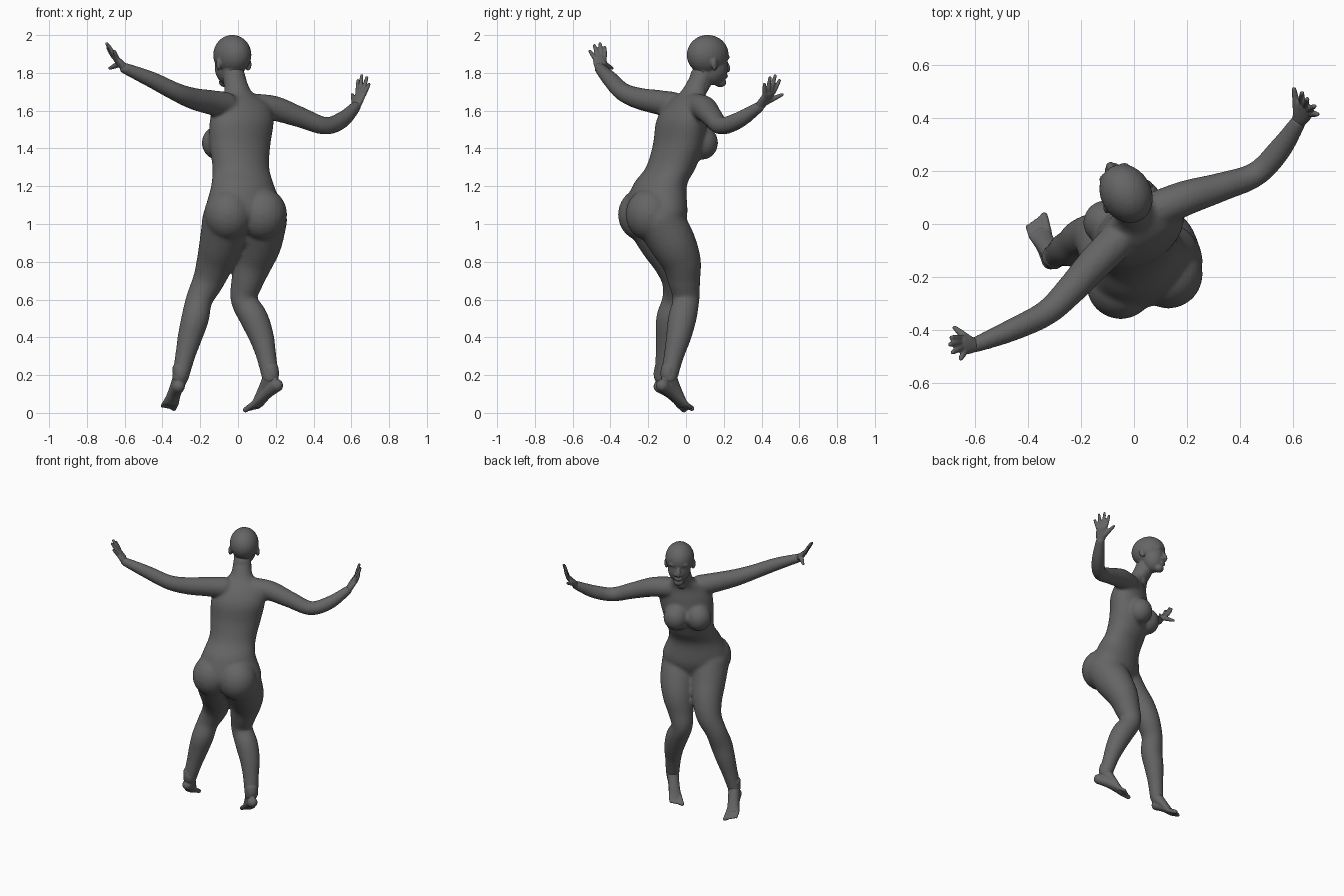
import bpy, bmesh
from math import cos, sin, pi, radians
from mathutils import Vector, Matrix

old = bpy.data.objects.get("Cube")
if old:
    bpy.data.objects.remove(old)

GREY = (0.13, 0.13, 0.13, 1)
skin = bpy.data.materials.new("plain grey")
skin.use_nodes = True
skin.diffuse_color = GREY
skin.node_tree.nodes["Principled BSDF"].inputs["Base Color"].default_value = GREY

UP = Vector((0, 0, 1))


def heading(degrees):
    """Side (own right) and forward directions of a part turned about z."""
    a = radians(degrees)
    return Vector((cos(a), sin(a), 0)), Vector((-sin(a), cos(a), 0))


def blob(bm, centre, radii, degrees=0):
    m = Matrix.Translation(centre) @ Matrix.Rotation(radians(degrees), 4, "Z")
    m = m @ Matrix.Diagonal((*radii, 1))
    bmesh.ops.create_uvsphere(bm, u_segments=24, v_segments=16, radius=1, matrix=m)


def spline(pts, steps=6):
    p = [Vector(q) for q in pts]
    p = [p[0]] + p + [p[-1]]
    out = []
    for a, b, c, d in zip(p, p[1:], p[2:], p[3:]):
        for i in range(steps):
            t = i / steps
            out.append((b * 2 + (c - a) * t + (a * 2 - b * 5 + c * 4 - d) * t ** 2
                        + (b * 3 - a - c * 3 + d) * t ** 3) * 0.5)
    return out + [p[-1]]


def tube(bm, pts, side=Vector((1, 0.2, 0.1)), axis=None, n=24):
    """Loft ellipses along a smooth path of (x, y, z, half width, half depth)."""
    path = spline(pts)
    rings = []
    for i, p in enumerate(path):
        c = p.to_3d() if len(p) == 3 else Vector(p[:3])
        ahead, behind = path[min(i + 1, len(path) - 1)], path[max(i - 1, 0)]
        t = axis or (Vector(ahead[:3]) - Vector(behind[:3])).normalized()
        u = (side - t * side.dot(t)).normalized()
        v = t.cross(u)
        rings.append([bm.verts.new(c + u * p[3] * cos(2 * pi * k / n) + v * p[4] * sin(2 * pi * k / n))
                      for k in range(n)])
    for a, b in zip(rings, rings[1:]):
        for k in range(n):
            bm.faces.new((a[k], a[(k + 1) % n], b[(k + 1) % n], b[k]))
    bm.faces.new(rings[0][::-1])
    bm.faces.new(rings[-1])
    # rounded ends
    for p in (path[0], path[-1]):
        r = min(p[3], p[4])
        blob(bm, p[:3], (r, r, r))


def limb(bm, pts, side=Vector((0.3, 1, 0.2))):
    tube(bm, [(*p, p[-1]) for p in pts], side)


def finish(bm, name, voxel, passes):
    """Fuse the overlapping volumes into one smooth skin."""
    bmesh.ops.recalc_face_normals(bm, faces=bm.faces)
    mesh = bpy.data.meshes.new(name)
    bm.to_mesh(mesh)
    bm.free()
    mesh.materials.append(skin)
    ob = bpy.data.objects.new(name, mesh)
    bpy.context.scene.collection.objects.link(ob)
    fuse = ob.modifiers.new("fuse", "REMESH")
    fuse.mode = "VOXEL"
    fuse.voxel_size = voxel
    fuse.use_smooth_shade = True
    soft = ob.modifiers.new("soften", "SMOOTH")
    soft.factor = 0.5
    soft.iterations = passes


# torso from crotch to neck
body = bmesh.new()
side, front = heading(27)
tube(body, [(0.03, -0.13, 0.96, 0.13, 0.09), (0.035, -0.16, 1.05, 0.22, 0.15),
            (0.025, -0.14, 1.2, 0.175, 0.135), (0.015, -0.08, 1.3, 0.156, 0.126),
            (0.01, -0.04, 1.42, 0.17, 0.125), (0.02, -0.025, 1.55, 0.18, 0.115),
            (0.02, 0, 1.64, 0.15, 0.085), (0, 0.04, 1.7, 0.075, 0.066),
            (-0.02, 0.08, 1.78, 0.06, 0.06)], side, UP, 40)
# buttocks and breasts
for x, y in ((-0.05, -0.23), (0.13, -0.19)):
    blob(body, (x, y, 1.05), (0.13, 0.13, 0.14))
for x, y in ((-0.107, 0.005), (0.02, 0.085)):
    blob(body, (x, y, 1.43), (0.085, 0.085, 0.09))
# legs
limb(body, [(0.13, -0.14, 1.02, 0.13), (0.11, -0.07, 0.9, 0.122), (0.08, -0.025, 0.8, 0.105),
            (0.05, -0.01, 0.7, 0.086), (0.032, 0, 0.6, 0.071), (0.085, -0.02, 0.5, 0.075),
            (0.125, -0.04, 0.4, 0.066), (0.15, -0.065, 0.3, 0.053), (0.172, -0.09, 0.19, 0.046)])
limb(body, [(-0.06, -0.19, 1.02, 0.13), (-0.09, -0.13, 0.9, 0.115), (-0.12, -0.075, 0.8, 0.1),
            (-0.157, -0.045, 0.7, 0.084), (-0.205, -0.055, 0.6, 0.071), (-0.227, -0.085, 0.5, 0.073),
            (-0.255, -0.095, 0.4, 0.065), (-0.28, -0.108, 0.3, 0.053), (-0.305, -0.125, 0.19, 0.045)])
# arms
limb(body, [(0.1, 0.06, 1.62, 0.07), (0.2, 0.1, 1.61, 0.066), (0.33, 0.14, 1.565, 0.055),
            (0.46, 0.188, 1.52, 0.047), (0.55, 0.28, 1.55, 0.044), (0.622, 0.387, 1.62, 0.03)], UP)
limb(body, [(-0.07, -0.07, 1.63, 0.07), (-0.15, -0.15, 1.645, 0.065), (-0.24, -0.25, 1.665, 0.057),
            (-0.33, -0.335, 1.7, 0.049), (-0.46, -0.4, 1.765, 0.043), (-0.6, -0.457, 1.825, 0.03)], UP)
finish(body, "body", 0.01, 8)

# head with face and ears
head = bmesh.new()
turn = 30
side, front = heading(turn)
skull = Vector((-0.03, 0.115, 1.895))


def on_head(right, forward, z):
    return skull + side * right + front * forward + UP * (z - skull.z)


tube(head, [(0, 0.045, 1.69, 0.066, 0.06), (-0.02, 0.08, 1.75, 0.058, 0.058),
            (-0.03, 0.1, 1.84, 0.058, 0.058)], side, UP)
blob(head, skull, (0.096, 0.116, 0.106), turn)
blob(head, on_head(0, 0.035, 1.83), (0.076, 0.077, 0.095), turn)
blob(head, on_head(0, 0.076, 1.75), (0.034, 0.032, 0.026), turn)
blob(head, on_head(0, 0.104, 1.783), (0.027, 0.014, 0.013), turn)
limb(head, [on_head(0, 0.1, 1.87).to_tuple() + (0.012,), on_head(0, 0.118, 1.835).to_tuple() + (0.015,),
            on_head(0, 0.118, 1.82).to_tuple() + (0.018,)])
for s in (-1, 1):
    blob(head, on_head(s * 0.034, 0.092, 1.883), (0.03, 0.017, 0.011), turn)
    blob(head, on_head(s * 0.034, 0.086, 1.856), (0.017, 0.015, 0.012), turn)
    blob(head, on_head(s * 0.018, 0.11, 1.815), (0.011, 0.013, 0.01), turn)
    blob(head, on_head(s * 0.09, -0.01, 1.845), (0.013, 0.022, 0.034), turn + s * 25)
finish(head, "head", 0.006, 4)


def hand(name, wrist, knuckles, thumb, tips):
    bm = bmesh.new()
    wrist, knuckles, thumb = Vector(wrist), Vector(knuckles), Vector(thumb)
    tips = [Vector(t) for t in tips]
    across = (tips[0] - tips[-1]).normalized()
    mid = wrist.lerp(knuckles, 0.5)
    tube(bm, [(*wrist, 0.026, 0.023), (*mid, 0.036, 0.019), (*knuckles, 0.037, 0.015)], across)
    for i, tip in enumerate(tips):
        base = knuckles + across * (0.028 - 0.019 * i)
        limb(bm, [(*base, 0.012), (*base.lerp(tip, 0.5), 0.0115), (*tip, 0.009)], across)
    base = wrist.lerp(knuckles, 0.35) + across * 0.02
    limb(bm, [(*base, 0.018), (*base.lerp(thumb, 0.5), 0.014), (*thumb, 0.009)], across)
    finish(bm, name, 0.005, 3)


hand("right_hand", (0.62, 0.385, 1.615), (0.65, 0.44, 1.69), (0.605, 0.51, 1.685),
     [(0.635, 0.495, 1.76), (0.655, 0.472, 1.785), (0.682, 0.445, 1.775), (0.693, 0.415, 1.74)])
hand("left_hand", (-0.6, -0.457, 1.825), (-0.65, -0.455, 1.88), (-0.678, -0.392, 1.825),
     [(-0.69, -0.43, 1.935), (-0.695, -0.455, 1.955), (-0.685, -0.485, 1.945), (-0.655, -0.508, 1.915)])


def foot(name, ankle, heel, ball, toe, inner):
    bm = bmesh.new()
    ankle, heel, ball, toe = (Vector(p) for p in (ankle, heel, ball, toe))
    aim = toe - heel
    across = aim.cross(UP).normalized() * inner
    instep = ankle.lerp(ball, 0.45)
    arch = heel.lerp(ball, 0.5) + UP * 0.008
    tube(bm, [(*heel, 0.034, 0.034), (*arch, 0.034, 0.028), (*ball, 0.046, 0.021)], across)
    tube(bm, [(*(ankle + UP * 0.04), 0.043, 0.043), (*ankle, 0.041, 0.043),
              (*instep, 0.037, 0.03), (*ball, 0.04, 0.018)], across)
    # toes, big toe on the inner side
    for i in range(5):
        r = 0.016 if i == 0 else 0.0115
        shift = across * (0.032 - 0.0175 * i)
        tip = toe + shift - aim.normalized() * (0.006 * i)
        limb(bm, [(*(ball + shift * 0.9), r), (*tip, r * 0.9)], across)
    finish(bm, name, 0.005, 3)


foot("right_foot", (0.172, -0.09, 0.19), (0.205, -0.125, 0.145), (0.1, -0.02, 0.045), (0.062, 0.012, 0.016), -1)
foot("left_foot", (-0.305, -0.125, 0.19), (-0.315, -0.138, 0.14), (-0.355, -0.035, 0.055), (-0.37, 0.02, 0.024), 1)
